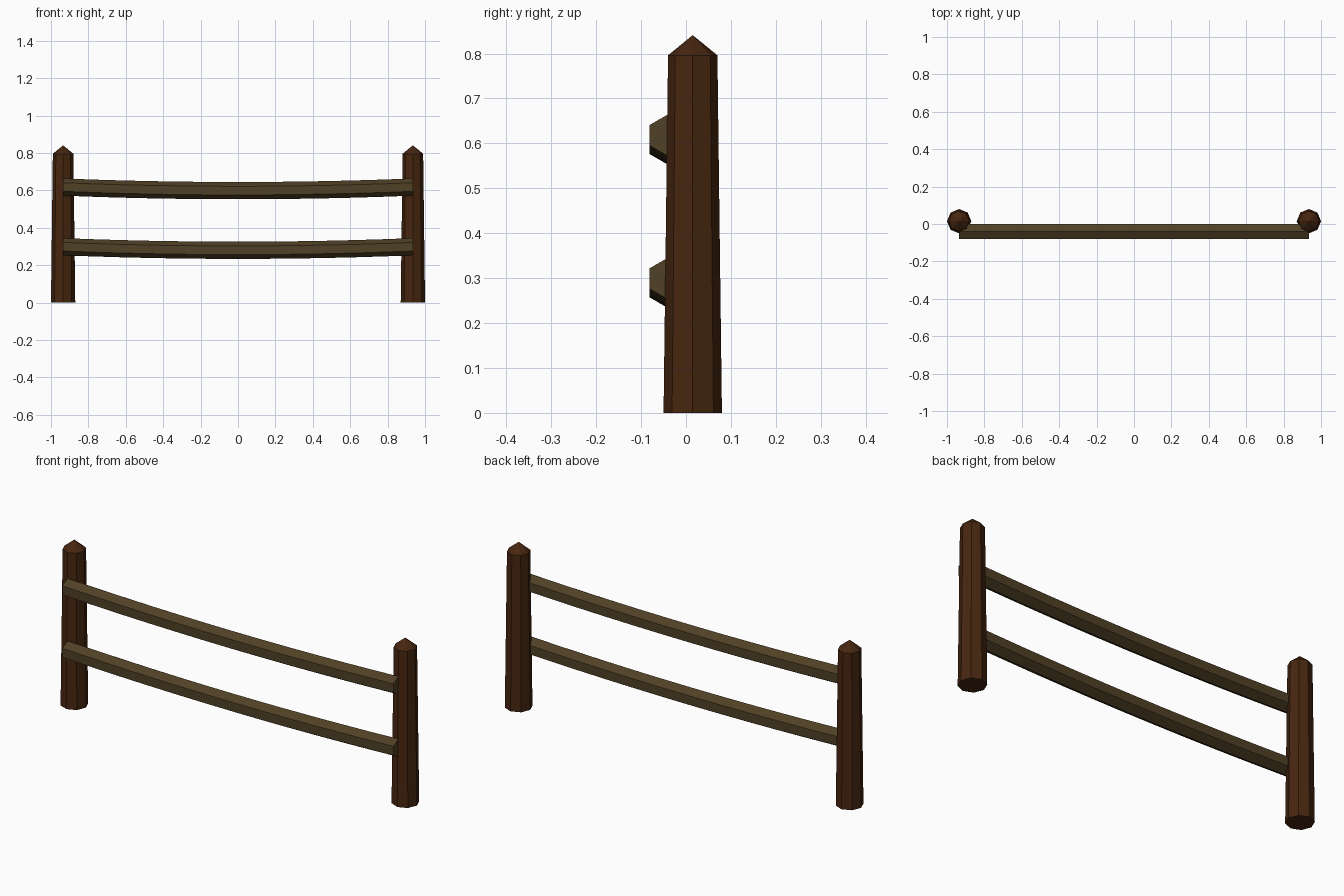
import bpy
import bmesh
from math import cos, sin, tau

if "Cube" in bpy.data.objects:
    bpy.data.objects.remove(bpy.data.objects["Cube"], do_unlink=True)


def make_material(name, color):
    mat = bpy.data.materials.new(name)
    mat.use_nodes = True
    mat.diffuse_color = color
    mat.node_tree.nodes["Principled BSDF"].inputs["Base Color"].default_value = color
    return mat


def finish(bm, name, mat):
    bmesh.ops.recalc_face_normals(bm, faces=bm.faces)
    mesh = bpy.data.meshes.new(name)
    bm.to_mesh(mesh)
    bm.free()
    mesh.materials.append(mat)
    obj = bpy.data.objects.new(name, mesh)
    bpy.context.collection.objects.link(obj)
    return obj


def bridge(bm, a, b):
    for i in range(len(a)):
        j = (i + 1) % len(a)
        bm.faces.new((a[i], a[j], b[j], b[i]))


post_wood = make_material("dark brown wood", (0.062, 0.019, 0.005, 1))
rail_wood = make_material("olive brown wood", (0.082, 0.053, 0.019, 1))

POST_X = 0.935


# Tapered eight-sided post with a pointed cap
def make_post(name, x):
    bm = bmesh.new()
    rings = []
    for radius, z in ((0.065, 0), (0.055, 0.796)):
        rings.append([bm.verts.new((radius * cos(tau * i / 8), radius * sin(tau * i / 8), z))
                      for i in range(8)])
    bridge(bm, *rings)
    bm.faces.new(rings[0])
    tip = bm.verts.new((0, 0, 0.841))
    for i in range(8):
        bm.faces.new((rings[1][i], rings[1][(i + 1) % 8], tip))
    finish(bm, name, post_wood).location = (x, 0.015, 0)


# Six-sided rail that sags gently in the middle
def make_rail(name, z, radius=0.046, sag=0.019, segments=12):
    bm = bmesh.new()
    rings = []
    for s in range(segments + 1):
        t = 2 * s / segments - 1
        rings.append([bm.verts.new((t * POST_X, radius * sin(tau * i / 6),
                                    radius * cos(tau * i / 6) - sag * (1 - t * t)))
                      for i in range(6)])
    for a, b in zip(rings, rings[1:]):
        bridge(bm, a, b)
    bm.faces.new(rings[0])
    bm.faces.new(rings[-1])
    finish(bm, name, rail_wood).location = (0, -0.041, z)


make_post("left_post", POST_X)
make_post("right_post", -POST_X)
make_rail("upper_rail", 0.618)
make_rail("lower_rail", 0.299)
